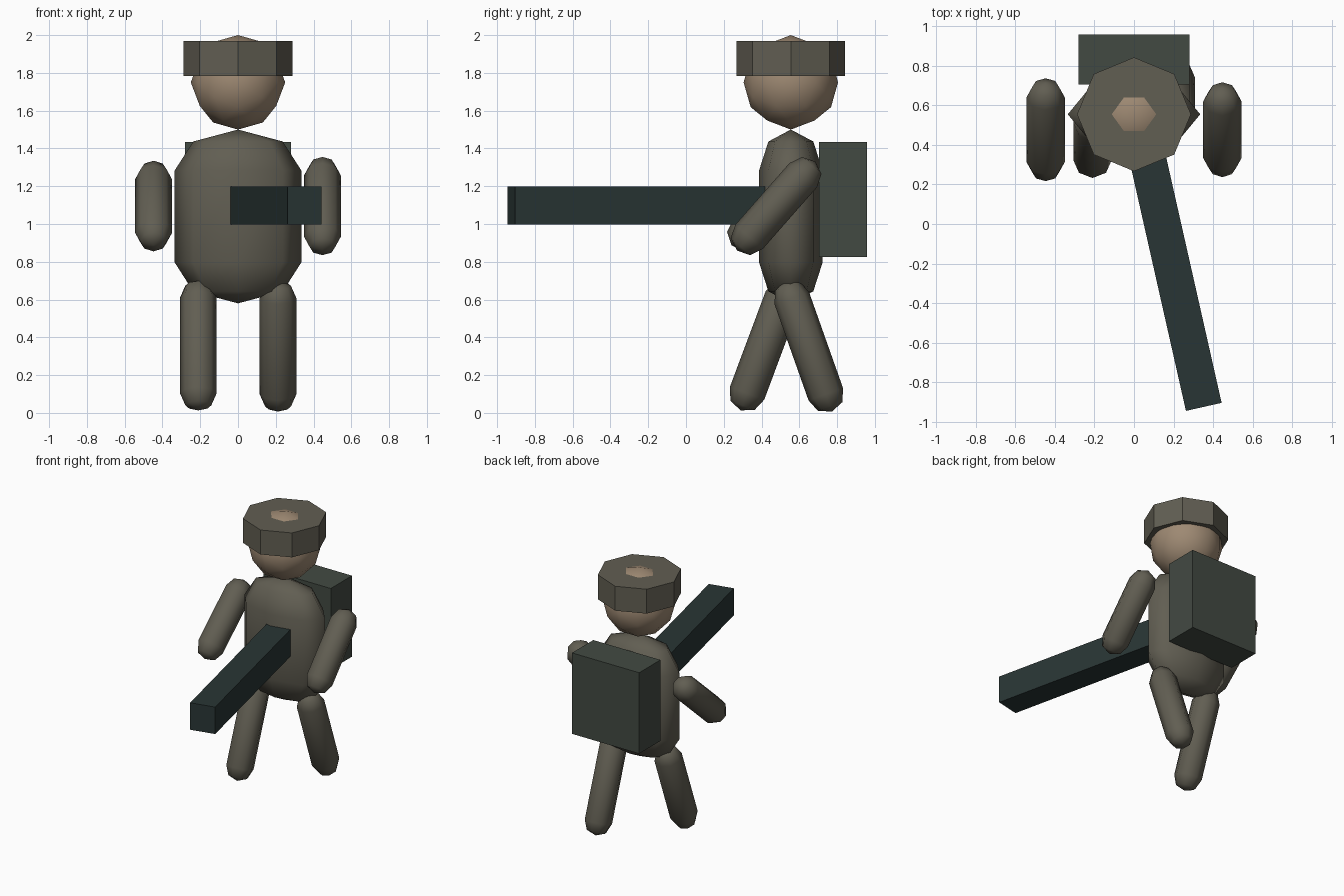
import bpy, bmesh
from math import radians, sin, cos, pi
from mathutils import Vector

if "Cube" in bpy.data.objects:
    bpy.data.objects.remove(bpy.data.objects["Cube"])

Y = 0.555  # depth of the figure's centre line


def material(name, rgb):
    m = bpy.data.materials.new(name)
    m.diffuse_color = (*rgb, 1)
    m.use_nodes = True
    m.node_tree.nodes["Principled BSDF"].inputs["Base Color"].default_value = m.diffuse_color
    return m


CLOTH = material("cloth", (0.12, 0.112, 0.085))
SKIN = material("skin", (0.34, 0.25, 0.17))
PACK = material("pack", (0.055, 0.068, 0.055))
METAL = material("metal", (0.022, 0.036, 0.035))


def finish(name, bm, mat, loc, rot=(0, 0, 0), smooth=False):
    bmesh.ops.recalc_face_normals(bm, faces=bm.faces)
    for f in bm.faces:
        f.smooth = smooth
    me = bpy.data.meshes.new(name)
    bm.to_mesh(me)
    bm.free()
    me.materials.append(mat)
    ob = bpy.data.objects.new(name, me)
    ob.location, ob.rotation_euler = loc, rot
    bpy.context.collection.objects.link(ob)
    return ob


def capsule(name, r, half, loc, tilt=0.0, sx=1.0, sy=1.0):
    """Eight-sided capsule with two-step caps; half is half the straight length."""
    bm = bmesh.new()
    d = r * cos(pi / 4)
    profile = [(0, -half - r), (d, -half - d), (r, -half),
               (r, half), (d, half + d), (0, half + r)]
    vs = [bm.verts.new((x, 0, z)) for x, z in profile]
    edges = [bm.edges.new(p) for p in zip(vs, vs[1:])]
    bmesh.ops.spin(bm, geom=vs + edges, cent=(0, 0, 0), axis=(0, 0, 1),
                   angle=2 * pi, steps=8)
    bmesh.ops.remove_doubles(bm, verts=bm.verts, dist=1e-4)
    bmesh.ops.scale(bm, vec=(sx, sy, 1), verts=bm.verts)
    return finish(name, bm, CLOTH, loc, (radians(tilt), 0, 0), True)


def box(name, size, loc, mat, turn=0.0):
    bm = bmesh.new()
    bmesh.ops.create_cube(bm, size=1)
    bmesh.ops.scale(bm, vec=size, verts=bm.verts)
    return finish(name, bm, mat, loc, (0, 0, turn))


# Head: once-subdivided icosahedron standing on an edge midpoint
t = (1 + 5 ** 0.5) / 2
ico = [Vector(p) for a in (-1, 1) for b in (-t, t)
       for p in ((a, 0, b), (0, b, a), (b, a, 0))]
mids = [p + q for i, p in enumerate(ico) for q in ico[:i] if (p - q).length < 2.1]
bm = bmesh.new()
for p in ico + mids:
    bm.verts.new(p.normalized() * 0.25)
bmesh.ops.convex_hull(bm, input=bm.verts)
finish("head", bm, SKIN, (0, Y, 1.75), smooth=True)

# Hat: octagonal drum
bm = bmesh.new()
bmesh.ops.create_cone(bm, cap_ends=True, segments=8, radius1=0.288,
                      radius2=0.288, depth=0.184)
# put a corner on the x axis whatever the primitive's start angle
if not any(abs(v.co.y) < 1e-4 for v in bm.verts):
    for v in bm.verts:
        x, y, c = v.co.x, v.co.y, cos(pi / 8)
        v.co.x, v.co.y = x * c - y * sin(pi / 8), x * sin(pi / 8) + y * c
finish("hat", bm, CLOTH, (0, Y, 1.876))

# Torso: flattened capsule
capsule("torso", 0.216, 0.244, (0, Y, 1.04), sx=0.335 / 0.216, sy=0.168 / 0.216)

# Arms and legs in mid-stride
capsule("left_arm", 0.097, 0.217, (-0.447, 0.477, 1.095), -48.7)
capsule("right_arm", 0.097, 0.217, (0.447, 0.477, 1.095), -41.3)
capsule("left_leg", 0.097, 0.27, (-0.21, 0.418, 0.357), -20.5)
capsule("right_leg", 0.097, 0.27, (0.212, 0.65, 0.353), 19.5)

# Backpack
box("backpack", (0.56, 0.253, 0.61), (0, 0.831, 1.13), PACK)

# Long gun, turned outwards, its butt inside the torso
turn, length = 0.222, 1.5
box("gun", (0.185, length, 0.203),
    (0.353 - sin(turn) * length / 2, -0.925 + cos(turn) * length / 2, 1.098),
    METAL, turn)
